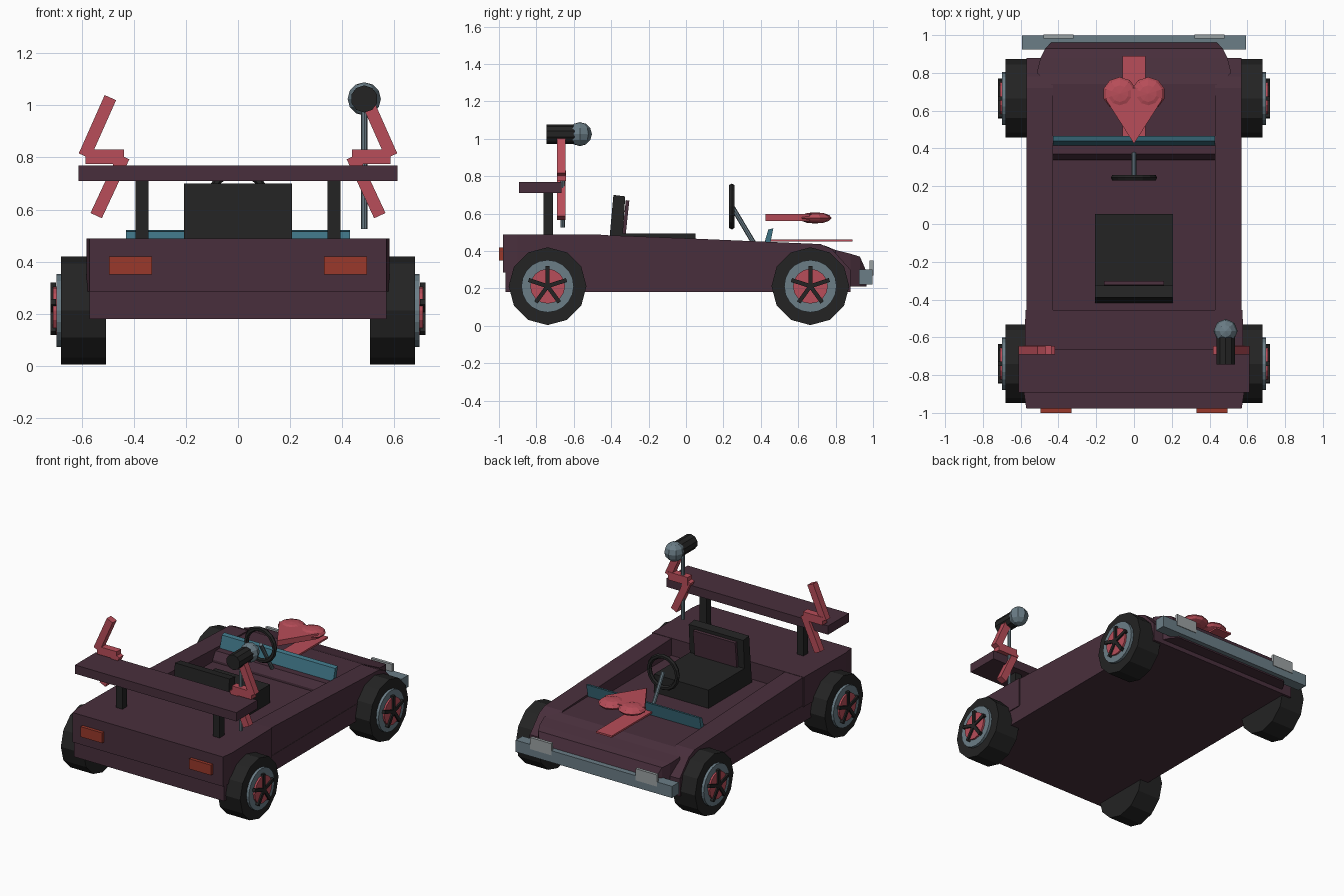
import bpy, bmesh, math
from mathutils import Matrix, Vector

if "Cube" in bpy.data.objects:
    bpy.data.objects.remove(bpy.data.objects["Cube"])


def mat(name, r, g, b):
    m = bpy.data.materials.new(name)
    m.diffuse_color = (r, g, b, 1)
    m.use_nodes = True
    m.node_tree.nodes["Principled BSDF"].inputs["Base Color"].default_value = m.diffuse_color
    return m


PURPLE = mat("dark purple", 0.066, 0.028, 0.045)
RED = mat("rose red", 0.48, 0.075, 0.10)
BLACK = mat("black", 0.017, 0.017, 0.017)
GREY = mat("steel grey", 0.145, 0.205, 0.24)
BLUE = mat("teal blue", 0.048, 0.17, 0.23)
RUST = mat("rust red", 0.32, 0.04, 0.024)
PALE = mat("pale grey", 0.33, 0.36, 0.37)


def finish(name, bm, material):
    bmesh.ops.recalc_face_normals(bm, faces=bm.faces)
    me = bpy.data.meshes.new(name)
    bm.to_mesh(me)
    bm.free()
    me.materials.append(material)
    ob = bpy.data.objects.new(name, me)
    bpy.context.collection.objects.link(ob)
    return ob


def box(name, x, y, z, material, rot=None):
    """Box from (min, max) ranges, optionally turned about its centre."""
    bm = bmesh.new()
    size = [r[1] - r[0] for r in (x, y, z)]
    mid = Vector([(r[0] + r[1]) / 2 for r in (x, y, z)])
    m = Matrix.Translation(mid) @ (rot or Matrix()) @ Matrix.Diagonal((*size, 1))
    bmesh.ops.create_cube(bm, size=1, matrix=m)
    return finish(name, bm, material)


def prism(name, profile, x0, x1, material, axis="x"):
    """Extrude a side profile (y, z) along x, or a plan profile (x, y) along z."""
    bm = bmesh.new()
    rings = []
    for t in (x0, x1):
        rings.append([bm.verts.new((t, a, b) if axis == "x" else (a, b, t)) for a, b in profile])
    n = len(profile)
    for i in range(n):
        j = (i + 1) % n
        bm.faces.new((rings[0][i], rings[0][j], rings[1][j], rings[1][i]))
    bm.faces.new(rings[0])
    bm.faces.new(rings[1])
    return finish(name, bm, material)


def loft(name, stations, material):
    """Join rectangles (y, half width, bottom, top) along y."""
    bm = bmesh.new()
    rings = [[bm.verts.new(p) for p in ((-w, y, b), (w, y, b), (w, y, t), (-w, y, t))]
             for y, w, b, t in stations]
    for r, s in zip(rings, rings[1:]):
        for i in range(4):
            j = (i + 1) % 4
            bm.faces.new((r[i], r[j], s[j], s[i]))
    bm.faces.new(rings[0])
    bm.faces.new(rings[-1])
    return finish(name, bm, material)


def rod(name, p, q, radius, sides, material, spin=0):
    """Cylinder between two points."""
    p, q = Vector(p), Vector(q)
    bm = bmesh.new()
    m = (Matrix.Translation((p + q) / 2) @ (q - p).to_track_quat("Z", "Y").to_matrix().to_4x4()
         @ Matrix.Rotation(spin, 4, "Z"))
    bmesh.ops.create_cone(bm, cap_ends=True, segments=sides, radius1=radius, radius2=radius,
                          depth=(q - p).length, matrix=m)
    return finish(name, bm, material)


def ball(name, centre, scale, u, v, material, rot=None):
    bm = bmesh.new()
    m = Matrix.Translation(centre) @ (rot or Matrix()) @ Matrix.Diagonal((*scale, 1))
    bmesh.ops.create_uvsphere(bm, u_segments=u, v_segments=v, radius=1, matrix=m)
    return finish(name, bm, material)


# Body shell: lower tub, rear deck, cockpit floor, hood
loft("lower_body", [(-0.965, 0.57, 0.18, 0.29), (0.88, 0.57, 0.18, 0.30)], PURPLE)
loft("rear_deck", [(-0.978, 0.57, 0.285, 0.488), (-0.90, 0.582, 0.285, 0.488),
                   (-0.455, 0.575, 0.285, 0.488)], PURPLE)
box("cockpit_floor", (-0.44, 0.44), (-0.46, 0.38), (0.28, 0.37), PURPLE)
loft("hood", [(0.34, 0.44, 0.25, 0.385), (0.37, 0.44, 0.25, 0.435), (0.74, 0.44, 0.25, 0.43),
              (0.80, 0.515, 0.25, 0.405), (0.88, 0.495, 0.21, 0.385),
              (0.93, 0.47, 0.21, 0.37), (0.965, 0.435, 0.21, 0.29)], PURPLE)

for s, side in ((-1, "left"), (1, "right")):
    # Side rails beside cockpit and hood
    prism(side + "_rail", [(-0.46, 0.285), (-0.46, 0.486), (0.0, 0.468), (0.72, 0.437),
                           (0.78, 0.41), (0.88, 0.30)], s * 0.43, s * 0.568, PURPLE)
    # Lights
    box(side + "_tail_light", sorted((s * 0.33, s * 0.495)), (-1.0, -0.97), (0.35, 0.42), RUST)
    box(side + "_headlight", sorted((s * 0.32, s * 0.48)), (0.982, 1.002), (0.27, 0.35), PALE)
    # Spoiler post
    box(side + "_spoiler_post", sorted((s * 0.343, s * 0.393)), (-0.762, -0.71), (0.48, 0.72), BLACK)
    # Zigzag bolt ornament
    box(side + "_bolt_middle", sorted((s * 0.437, s * 0.585)), (-0.69, -0.642), (0.775, 0.83), RED)
    for part, cx, cz, h in (("upper", 0.54, 0.918, 0.245), ("lower", 0.492, 0.69, 0.25)):
        tilt = math.radians(-24 if part == "upper" else -25) * s
        box(side + "_bolt_" + part, (s * cx - 0.024, s * cx + 0.024), (-0.69, -0.645),
            (cz - h / 2, cz + h / 2), RED, Matrix.Rotation(tilt, 4, "Y"))
    # Wheels
    for y, end in ((-0.74, "rear"), (0.665, "front")):
        n = side + "_" + end
        z = 0.212
        rod(n + "_tyre", (s * 0.508, y, z), (s * 0.68, y, z), 0.208, 12, BLACK)
        rod(n + "_rim", (s * 0.67, y, z), (s * 0.698, y, z), 0.14, 20, GREY)
        rod(n + "_hub", (s * 0.69, y, z), (s * 0.71, y, z), 0.093, 16, RED)
        for k in range(5):
            a = k * math.tau / 5
            cy, cz = y + 0.052 * math.sin(a), z + 0.052 * math.cos(a)
            box(n + "_spoke_%d" % k, sorted((s * 0.70, s * 0.72)), (cy - 0.011, cy + 0.011),
                (cz - 0.055, cz + 0.055), BLACK, Matrix.Rotation(-a, 4, "X"))

# Front bumper and rear spoiler
box("front_bumper", (-0.593, 0.593), (0.925, 0.998), (0.22, 0.30), GREY)
box("spoiler", (-0.612, 0.612), (-0.892, -0.665), (0.71, 0.77), PURPLE)

# Seat
box("seat_cushion", (-0.207, 0.207), (-0.36, 0.052), (0.36, 0.495), BLACK)
prism("seat_back", [(-0.418, 0.37), (-0.388, 0.70), (-0.325, 0.692), (-0.345, 0.37)], -0.207, 0.207, BLACK)
prism("seat_back_panel", [(-0.34, 0.49), (-0.322, 0.672), (-0.303, 0.67), (-0.322, 0.49)],
      -0.16, 0.16, PURPLE)

# Dash screen
prism("dash_screen", [(0.415, 0.43), (0.44, 0.515), (0.467, 0.522), (0.448, 0.43)], -0.43, 0.43, BLUE)

# Steering wheel ring and column
bpy.ops.mesh.primitive_torus_add(major_segments=16, minor_segments=6, major_radius=0.107,
                                 minor_radius=0.016, location=(0, 0.245, 0.638),
                                 rotation=(math.pi / 2, 0, 0))
wheel = bpy.context.object
wheel.name = "steering_wheel"
wheel.data.materials.append(BLACK)
rod("steering_column", (0, 0.245, 0.64), (0, 0.37, 0.43), 0.013, 8, GREY)

# Heart ornament over a flat plate on the hood
box("hood_plate", (-0.06, 0.06), (0.45, 0.89), (0.45, 0.462), RED)
prism("heart_point", [(0, 0.425), (0.15, 0.66), (0.07, 0.72), (-0.07, 0.72), (-0.15, 0.66)],
      0.56, 0.597, RED, axis="z")
for s, side in ((-1, "left"), (1, "right")):
    ball(side + "_heart_lobe", (s * 0.075, 0.69, 0.577), (0.09, 0.088, 0.03), 10, 6, RED)

# Lamp on a pole
rod("lamp_pole", (0.485, -0.66, 0.525), (0.485, -0.66, 1.02), 0.012, 8, GREY)
rod("lamp_barrel", (0.485, -0.745, 1.025), (0.485, -0.56, 1.025), 0.052, 10, BLACK)
ball("lamp_bulb", (0.485, -0.567, 1.025), (0.064, 0.064, 0.064), 8, 6, GREY)
